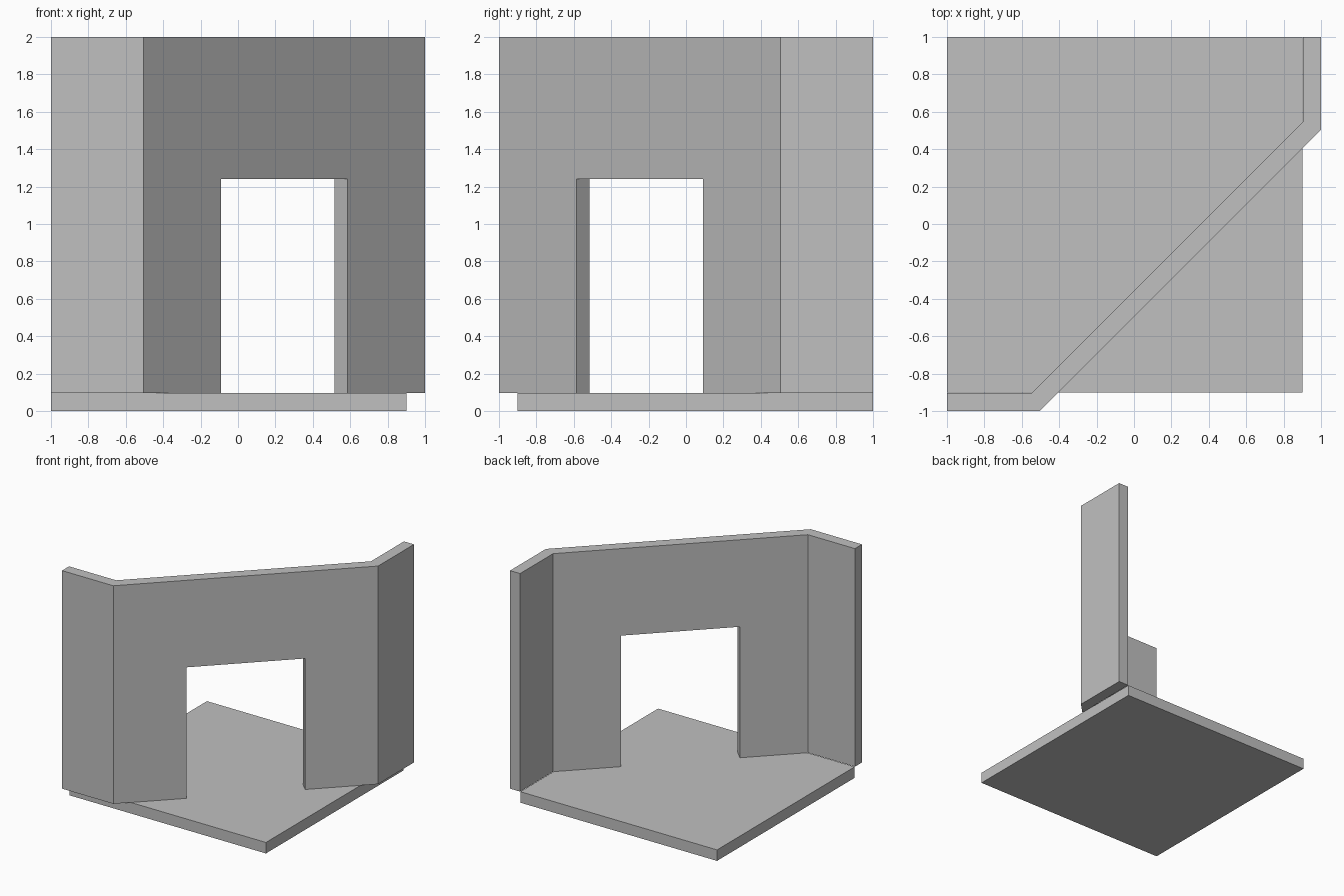
import bpy
import bmesh
import math
from mathutils import Matrix

cube = bpy.data.objects.get("Cube")
if cube:
    bpy.data.objects.remove(cube, do_unlink=True)

FLOOR_TOP, WALL_TOP, DOOR_TOP = 0.096, 2.0, 1.24

grey = bpy.data.materials.new("plain grey")
grey.use_nodes = True
grey.diffuse_color = (0.53, 0.53, 0.53, 1)
grey.node_tree.nodes["Principled BSDF"].inputs["Base Color"].default_value = grey.diffuse_color


def prism(name, outline, bottom, top):
    """Extrude a plan outline between two heights."""
    bm = bmesh.new()
    face = bm.faces.new([bm.verts.new((x, y, bottom)) for x, y in outline])
    grown = bmesh.ops.extrude_face_region(bm, geom=[face])
    verts = [v for v in grown["geom"] if isinstance(v, bmesh.types.BMVert)]
    bmesh.ops.translate(bm, verts=verts, vec=(0, 0, top - bottom))
    bmesh.ops.recalc_face_normals(bm, faces=bm.faces)
    mesh = bpy.data.meshes.new(name)
    bm.to_mesh(mesh)
    bm.free()
    mesh.materials.append(grey)
    obj = bpy.data.objects.new(name, mesh)
    bpy.context.collection.objects.link(obj)
    return obj


# Floor slab
prism("floor", [(-1, -0.9), (0.9, -0.9), (0.9, 1), (-1, 1)], 0, FLOOR_TOP)

# Wall crossing the corner, with a short return at each end;
# the plan is symmetric about the line y = -x
half = [(-0.545, -0.903), (-1, -0.903), (-1, -1), (-0.505, -1)]
wall = prism("wall", half + [(-y, -x) for x, y in reversed(half)], FLOOR_TOP, WALL_TOP)

# Doorway cut through the diagonal stretch
width = 0.955
door = prism("doorway_cutter",
             [(-width / 2, -0.4), (width / 2, -0.4), (width / 2, 0.4), (-width / 2, 0.4)],
             0, DOOR_TOP)
door.data.transform(Matrix.Translation((0.2475, -0.2475, 0)) @ Matrix.Rotation(math.pi / 4, 4, "Z"))
door.hide_render = True

cut = wall.modifiers.new("doorway", "BOOLEAN")
cut.operation = "DIFFERENCE"
cut.solver = "EXACT"
cut.object = door
bpy.context.view_layer.objects.active = wall
bpy.ops.object.modifier_apply(modifier=cut.name)
bpy.data.objects.remove(door, do_unlink=True)
